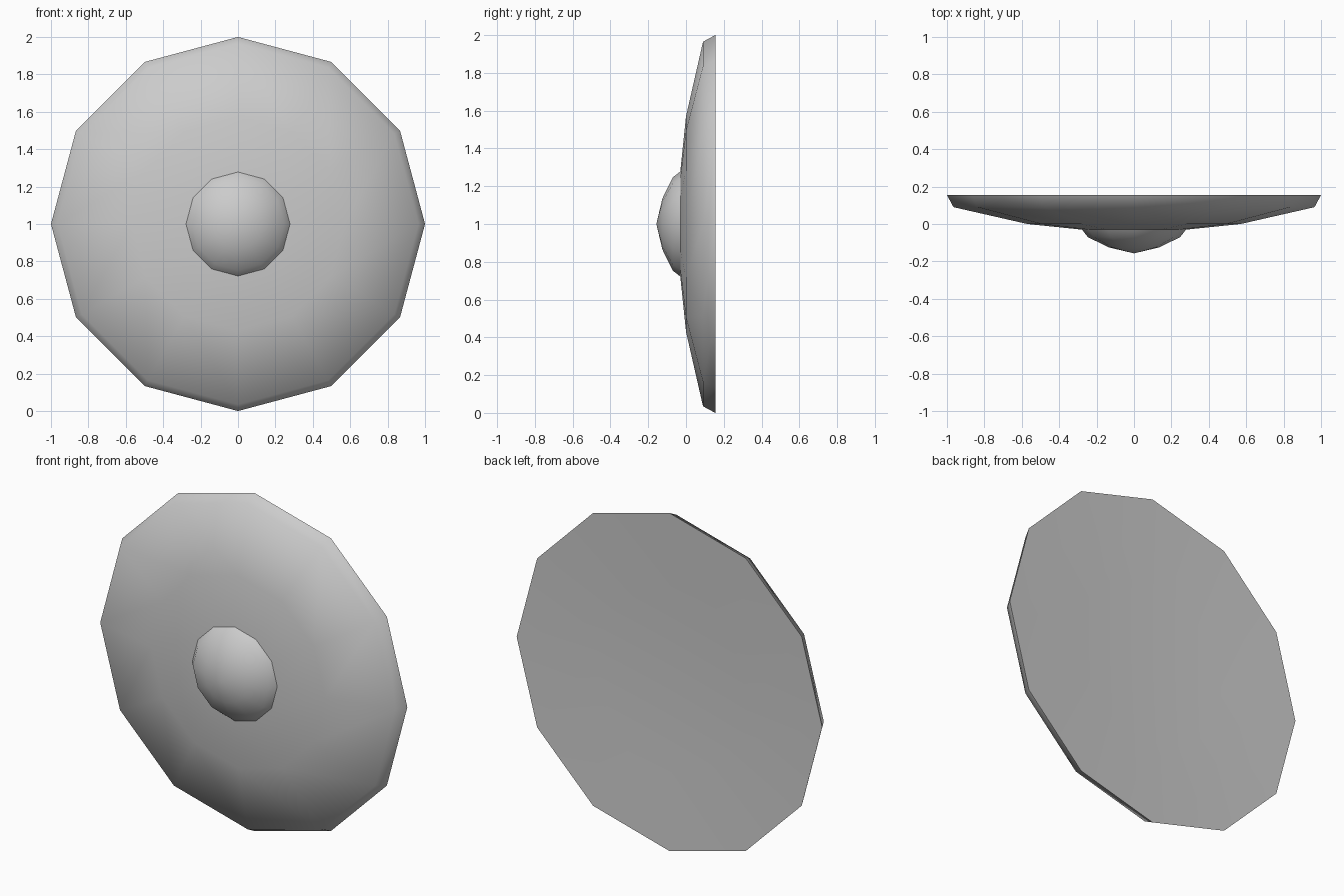
import bpy, bmesh
from math import sin, cos, radians, tau

cube = bpy.data.objects.get("Cube")
if cube:
    bpy.data.objects.remove(cube, do_unlink=True)

SIDES = 12

grey = bpy.data.materials.new("plain_grey")
grey.use_nodes = True
colour = (0.6, 0.6, 0.6, 1)
grey.diffuse_color = colour
grey.node_tree.nodes["Principled BSDF"].inputs["Base Color"].default_value = colour


def lathe(name, profile, smooth_angle):
    """Turn (radius, depth) points around the front-to-back axis at z = 1."""
    bm = bmesh.new()
    rings = []
    for r, y in profile:
        count = SIDES if r > 0 else 1
        rings.append([bm.verts.new((r * cos(tau * i / SIDES), y, 1 + r * sin(tau * i / SIDES)))
                      for i in range(count)])
    for a, b in zip(rings, rings[1:]):
        for i in range(SIDES):
            j = (i + 1) % SIDES
            corners = [a[i % len(a)], a[j % len(a)], b[j % len(b)], b[i % len(b)]]
            bm.faces.new(list(dict.fromkeys(corners)))
    bmesh.ops.recalc_face_normals(bm, faces=bm.faces)
    mesh = bpy.data.meshes.new(name)
    bm.to_mesh(mesh)
    bm.free()
    mesh.materials.append(grey)
    obj = bpy.data.objects.new(name, mesh)
    bpy.context.collection.objects.link(obj)
    bpy.ops.object.select_all(action='DESELECT')
    obj.select_set(True)
    bpy.context.view_layer.objects.active = obj
    bpy.ops.object.shade_smooth_by_angle(angle=radians(smooth_angle))
    return obj


# Shield disc: shallow front, bevelled rim and slightly hollow back
lathe("shield_disc", [(0, -0.035), (0.28, -0.03), (0.57, 0), (0.965, 0.09),
                      (1, 0.155), (0.5, 0.135), (0, 0.125)], 60)

# Central boss: domed cap seated on the disc
lathe("shield_boss", [(0, -0.157), (0.135, -0.125), (0.247, -0.07),
                      (0.278, -0.03), (0.26, 0), (0, 0)], 60)
